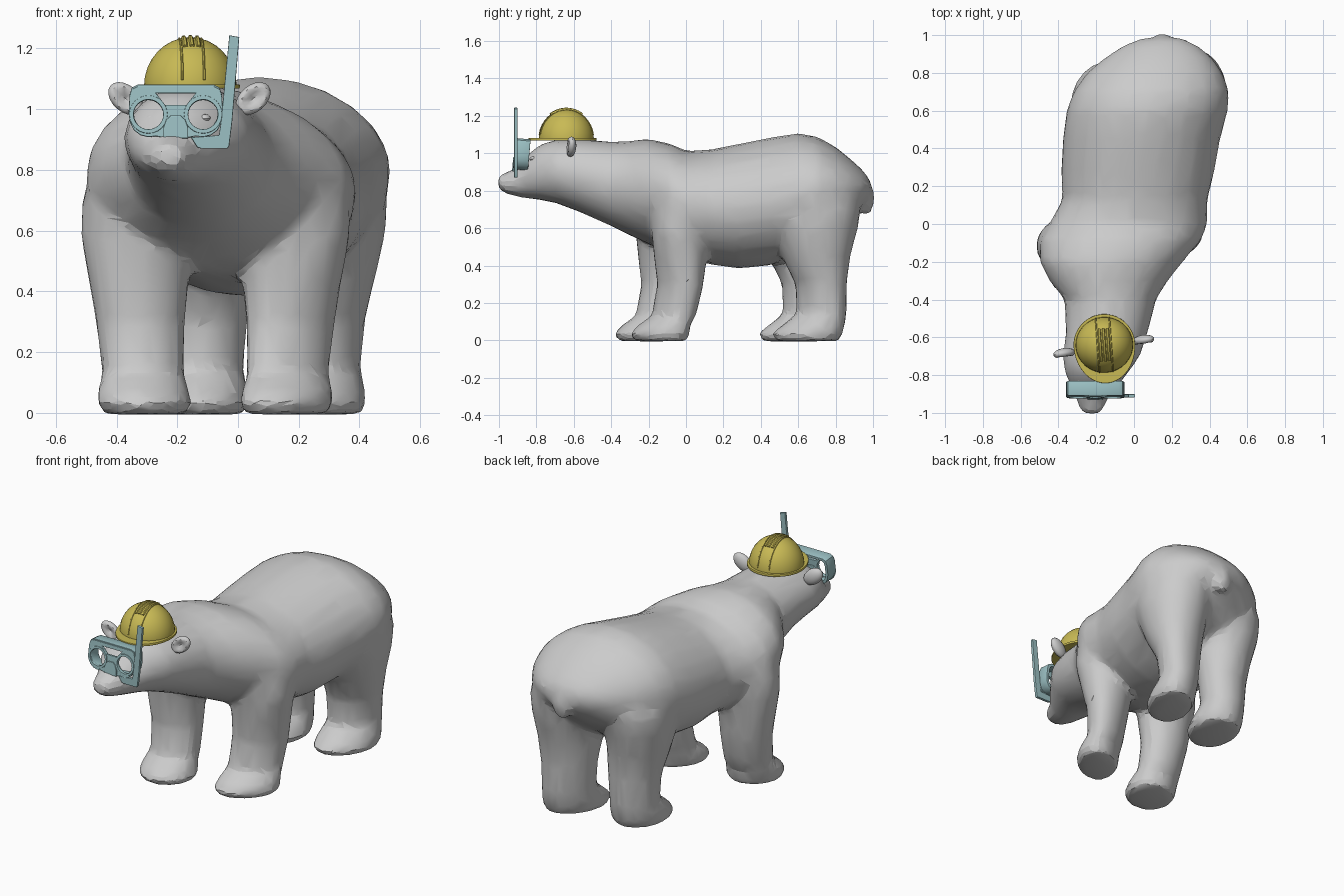
import bpy, bmesh
from math import sin, cos, pi, radians
from mathutils import Matrix, Vector

if "Cube" in bpy.data.objects:
    bpy.data.objects.remove(bpy.data.objects["Cube"])


def material(name, color):
    m = bpy.data.materials.new(name)
    m.diffuse_color = color
    m.use_nodes = True
    m.node_tree.nodes["Principled BSDF"].inputs["Base Color"].default_value = m.diffuse_color
    return m


YELLOW = material("yellow", (0.58, 0.49, 0.09, 1))
TEAL = material("teal", (0.33, 0.53, 0.55, 1))


def add_object(name, data, mat=None, loc=(0, 0, 0), rot=(0, 0, 0), smooth=35):
    ob = bpy.data.objects.new(name, data)
    bpy.context.collection.objects.link(ob)
    ob.location, ob.rotation_euler = loc, rot
    if mat:
        data.materials.append(mat)
    bpy.ops.object.select_all(action='DESELECT')
    ob.select_set(True)
    bpy.context.view_layer.objects.active = ob
    if ob.type == 'CURVE':
        bpy.ops.object.convert(target='MESH')
        ob = bpy.context.object
    if smooth:
        bpy.ops.object.shade_smooth_by_angle(angle=radians(smooth))
    return ob


def mesh_from(bm, name):
    bmesh.ops.recalc_face_normals(bm, faces=bm.faces)
    me = bpy.data.meshes.new(name)
    bm.to_mesh(me)
    bm.free()
    return me


def loft(bm, rings):
    loops = [[bm.verts.new(p) for p in r] for r in rings]
    n = len(loops[0])
    for a, b in zip(loops, loops[1:]):
        for i in range(n):
            j = (i + 1) % n
            bm.faces.new((a[i], a[j], b[j], b[i]))
    bm.faces.new(loops[0])
    bm.faces.new(loops[-1])


def ellipsoid(bm, loc, size, rot=0, seg=20):
    m = Matrix.Translation(loc) @ Matrix.Rotation(rot, 4, 'Z') @ Matrix.Diagonal((*size, 1))
    return bmesh.ops.create_uvsphere(bm, u_segments=seg, v_segments=seg // 2, radius=1, matrix=m)["verts"]


def circle(cx, cy, r, n=24):
    return [(cx + r * cos(2 * pi * i / n), cy + r * sin(2 * pi * i / n)) for i in range(n)]


def plate(name, loops, half_depth, mat, loc, rot, bevel=0.004):
    cu = bpy.data.curves.new(name, 'CURVE')
    cu.dimensions, cu.fill_mode = '2D', 'BOTH'
    cu.extrude, cu.bevel_depth, cu.bevel_resolution = half_depth, bevel, 1
    for pts in loops:
        sp = cu.splines.new('POLY')
        sp.points.add(len(pts) - 1)
        for p, q in zip(sp.points, pts):
            p.co = (*q, 0, 1)
        sp.use_cyclic_u = True
    return add_object(name, cu, mat, loc, rot)


def mirrored(pts):
    return pts + [(-x, y) for x, y in reversed(pts)]


# Torso, neck and head: y, centre x, half width, top z, bottom z
TORSO = [(-1.005, -.225, .045, .88, .81), (-.97, -.225, .07, .897, .785),
         (-.9, -.22, .095, .925, .765), (-.84, -.207, .138, 1.0, .757),
         (-.78, -.197, .172, 1.048, .75), (-.7, -.172, .205, 1.072, .735),
         (-.58, -.145, .217, 1.077, .69), (-.4, -.125, .243, 1.062, .61),
         (-.3, -.135, .315, 1.067, .56), (-.2, -.12, .38, 1.078, .515),
         (-.08, -.07, .43, 1.05, .46), (0, -.03, .42, 1.013, .44),
         (.13, .005, .385, 1.02, .405), (.28, .02, .407, 1.05, .383),
         (.45, .04, .417, 1.085, .4), (.6, .07, .428, 1.108, .45),
         (.7, .092, .413, 1.09, .5), (.8, .11, .36, 1.035, .56),
         (.88, .13, .285, .97, .63), (.94, .14, .205, .915, .7), (.985, .15, .11, .86, .76)]
# Legs: z, outward x, y, half width, half depth
FRONT_LEG = [(-.005, -.005, -.135, .138, .14), (.035, -.005, -.14, .158, .162),
             (.08, 0, -.12, .15, .14), (.13, 0, -.065, .136, .12),
             (.3, .01, -.03, .148, .125), (.45, .015, -.03, .168, .142),
             (.58, .022, -.03, .185, .155), (.7, .018, -.03, .185, .155),
             (.8, -.005, -.03, .165, .14), (.9, -.06, -.05, .11, .1)]
HIND_LEG = [(-.005, 0, .65, .135, .17), (.035, 0, .648, .153, .192), (.08, 0, .68, .148, .17),
            (.14, 0, .725, .132, .135), (.3, 0, .722, .147, .138), (.45, .01, .695, .172, .185),
            (.6, .02, .695, .196, .225), (.72, .02, .705, .2, .232), (.82, -.015, .685, .175, .195),
            (.94, -.08, .66, .12, .14)]

N = 24
ring = [(cos(2 * pi * i / N), sin(2 * pi * i / N)) for i in range(N)]
bm = bmesh.new()
loft(bm, [[(cx + w * c, y, (t + b) / 2 + (t - b) / 2 * s) for c, s in ring]
          for y, cx, w, t, b in TORSO])
# toe_in skews the lower rings so the right-hand paws point slightly inward
for profile, x, side, dy, toe_in in ((FRONT_LEG, .163, 1, 0, .4), (FRONT_LEG, -.312, -1, -.085, .1),
                                     (HIND_LEG, .272, 1, 0, .3), (HIND_LEG, -.115, -1, -.072, .1)):
    rings = []
    for z, ox, cy, rx, ry in profile:
        k = toe_in * max(0, min(1, (.55 - z) / .35))
        w = (1 - k * k) ** .5
        rings.append([(x + side * ox + rx * (w * c + k * s), cy + dy + ry * s, z) for c, s in ring])
    loft(bm, rings)
ellipsoid(bm, (.15, .965, .757), (.062, .044, .092))
body = add_object("bear_body", mesh_from(bm, "bear_body"), smooth=0)

# Fuse into one skin, soften, then reduce to broad facets
m = body.modifiers.new("fuse", 'REMESH')
m.mode, m.voxel_size = 'VOXEL', .017
m = body.modifiers.new("soften", 'SMOOTH')
m.factor, m.iterations = .5, 16
m = body.modifiers.new("facets", 'DECIMATE')
m.ratio = .08
bpy.ops.object.convert(target='MESH')
bpy.ops.object.shade_smooth_by_angle(angle=radians(15))

# Cupped ears and eyes
for side, x, y, lean in (("left", -.37, -.685, 40), ("right", .05, -.615, -40)):
    bm = bmesh.new()
    for v in ellipsoid(bm, (0, 0, 0), (.066, .028, .044)):
        r = Vector(((v.co.x / .066), (v.co.z / .044))).length
        if v.co.y < 0 and r < .75:
            v.co.y += .03 * (1 - r / .75)
    add_object(side + "_ear", mesh_from(bm, "ear"), None, (x, y, 1.035),
               (0, radians(lean), radians(8)))
for side, x in (("left", -.285), ("right", -.11)):
    bm = bmesh.new()
    ellipsoid(bm, (x, -.815, .97), (.02, .022, .014), seg=12)
    add_object(side + "_eye", mesh_from(bm, "eye"))

# Hard hat: dome, brim with visor, crown band and short ridges
HAT, YAW = (-.157, -.64, 1.075), (0, 0, radians(4))
bm = bmesh.new()
ellipsoid(bm, (0, 0, 0), (.153, .148, .162), seg=32)
bmesh.ops.bisect_plane(bm, geom=bm.verts[:] + bm.edges[:] + bm.faces[:], plane_co=(0, 0, -.004),
                       plane_no=(0, 0, -1), clear_outer=True)
bmesh.ops.holes_fill(bm, edges=[e for e in bm.edges if e.is_boundary])
add_object("helmet_dome", mesh_from(bm, "helmet_dome"), YELLOW, HAT, YAW)
brim = [(x, y * (1.25 if y < 0 else 1)) for x, y in circle(0, 0, .16, 40)]
plate("helmet_brim", [brim], .004, YELLOW, HAT, YAW, .003)
for i, (x, r, start) in enumerate(((-.036, .004, 8), (.036, .004, 8),
                                   (-.022, .008, 55), (0, .008, 55), (.022, .008, 55))):
    cu = bpy.data.curves.new("ridge", 'CURVE')
    cu.dimensions, cu.bevel_depth, cu.bevel_resolution, cu.use_fill_caps = '3D', r, 1, True
    sp = cu.splines.new('POLY')
    sp.points.add(16)
    k = (1 - (x / .153) ** 2) ** .5
    for j, p in enumerate(sp.points):
        a = radians(start + (180 - 2 * start) * j / 16)
        p.co = (x, -.148 * k * cos(a), .162 * k * sin(a), 1)
    add_object(f"helmet_ridge_{i + 1}", cu, YELLOW, HAT, YAW)

# Diving mask: hollow shell, front plate with openings, lens rims, nose pocket
MASK, TILT = (-.205, -.874, .99), (radians(85), 0, 0)
FRONT = (-.205, -.908, .987)
outline = mirrored([(0, .086), (.125, .086), (.143, .077), (.15, .055), (.153, 0), (.149, -.03),
                    (.136, -.055), (.115, -.071), (.09, -.077), (.065, -.074), (.045, -.078),
                    (.012, -.082)])[1:]
inner = [(x * .92, y * .87) for x, y in outline]
brow = mirrored([(.07, .068), (.036, .025)])
lenses = [circle(s * .09, -.005, .053) for s in (1, -1)]
plate("mask_shell", [outline, inner], .034, TEAL, MASK, TILT, .002)
plate("mask_front", [outline, brow] + lenses, .005, TEAL, FRONT, TILT, .002)
for side, s in (("right", 1), ("left", -1)):
    rim = [circle(s * .09, -.005, r) for r in (.061, .051)]
    plate(side + "_lens_rim", rim, .009, TEAL, FRONT, TILT, .002)
nose = mirrored([(.014, -.012), (.028, -.025), (.037, -.05), (.037, -.08)])
plate("mask_nose_pocket", [nose], .011, TEAL, FRONT, TILT)

# Snorkel: mouth end, elbow and upright tube
snorkel = [(-.15, .905), (-.132, .877), (-.12, .873), (-.037, .873), (-.032, .88), (-.022, .96),
           (.001, 1.235), (-.026, 1.24), (-.053, .96), (-.06, .912), (-.1, .908)]
plate("snorkel", [snorkel], .006, TEAL, (0, -.91, 0), (radians(90), 0, 0), .003)
